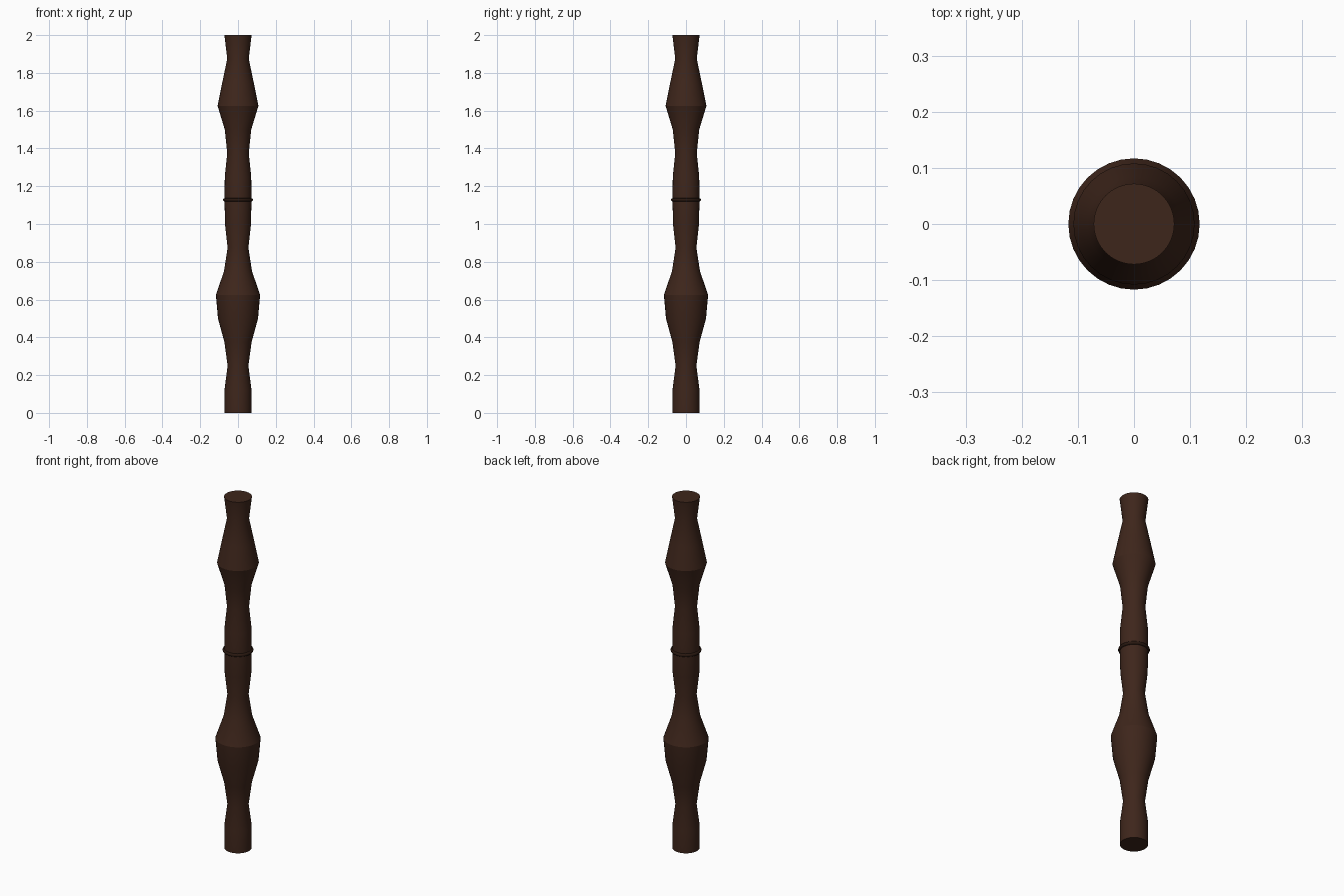
import bpy, bmesh, math

if "Cube" in bpy.data.objects:
    bpy.data.objects.remove(bpy.data.objects["Cube"])

SIDES = 32
STEP = 0.125
# Radius of the turned pole at each evenly spaced height
RADII = [0.071, 0.071, 0.055, 0.072, 0.106, 0.117, 0.074, 0.055, 0.069,
         0.071, 0.070, 0.057, 0.070, 0.108, 0.083, 0.057, 0.072]


def material(name, rgb):
    m = bpy.data.materials.new(name)
    m.diffuse_color = (*rgb, 1)
    m.use_nodes = True
    m.node_tree.nodes["Principled BSDF"].inputs["Base Color"].default_value = m.diffuse_color
    return m


def finish(obj, mat, angle):
    obj.data.materials.append(mat)
    bpy.ops.object.select_all(action='DESELECT')
    obj.select_set(True)
    bpy.context.view_layer.objects.active = obj
    bpy.ops.object.shade_smooth_by_angle(angle=math.radians(angle))


# Turned wooden pole, closed at both ends
bm = bmesh.new()
rings = []
for i, r in enumerate(RADII):
    rings.append([bm.verts.new((r * math.cos(math.tau * k / SIDES),
                                r * math.sin(math.tau * k / SIDES), i * STEP))
                  for k in range(SIDES)])
for lower, upper in zip(rings, rings[1:]):
    for k in range(SIDES):
        n = (k + 1) % SIDES
        bm.faces.new((lower[k], lower[n], upper[n], upper[k]))
bm.faces.new(rings[0][::-1])
bm.faces.new(rings[-1])
mesh = bpy.data.meshes.new("turned_pole")
bm.to_mesh(mesh)
bm.free()
pole = bpy.data.objects.new("turned_pole", mesh)
bpy.context.collection.objects.link(pole)
finish(pole, material("dark_wood", (0.048, 0.019, 0.011)), 22)

# Thin band around the middle
bpy.ops.mesh.primitive_torus_add(major_radius=0.071, minor_radius=0.009,
                                 major_segments=SIDES, minor_segments=8,
                                 location=(0, 0, 1.128))
band = bpy.context.object
band.name = "middle_band"
finish(band, material("dark_band", (0.022, 0.009, 0.005)), 60)
